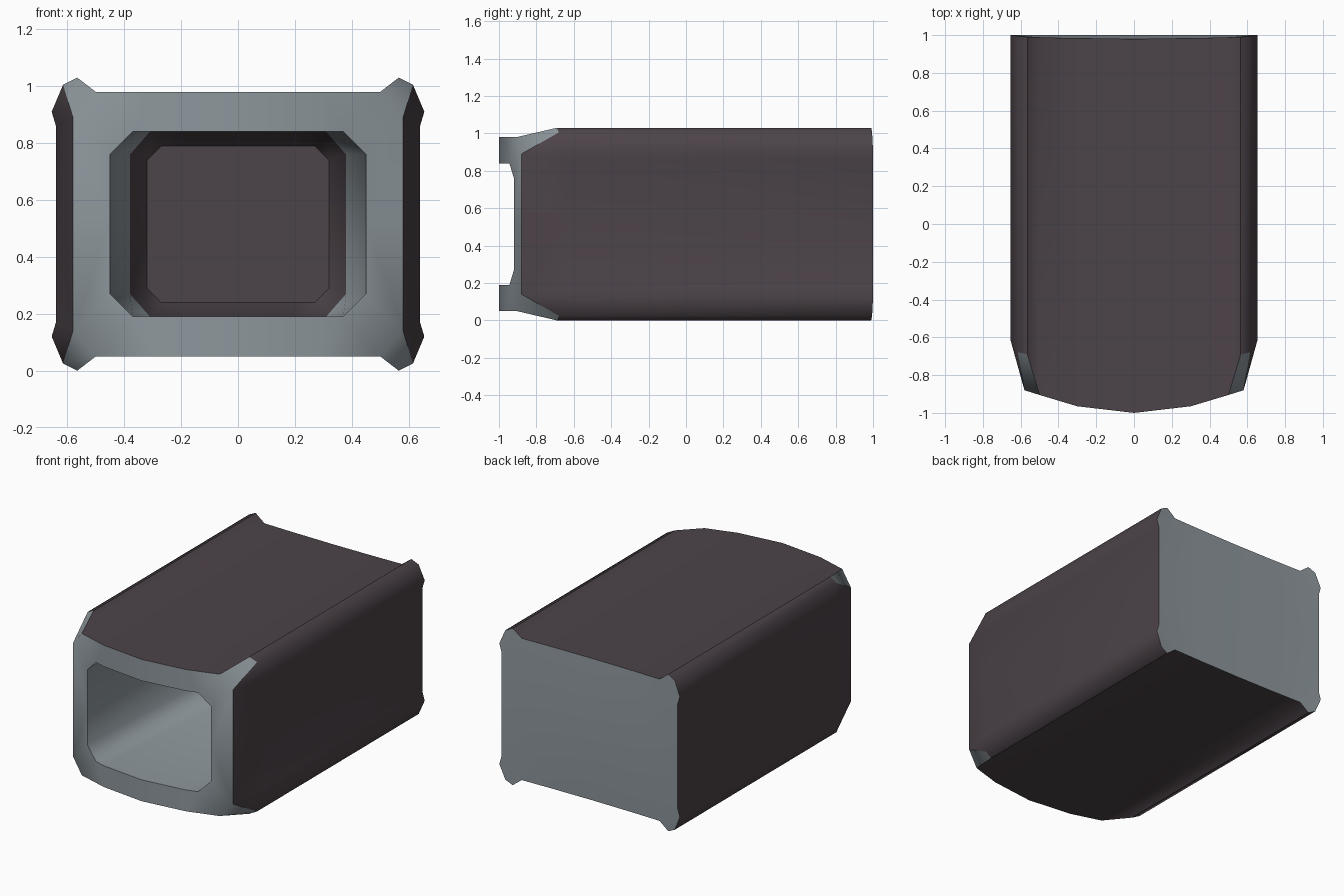
import bpy, bmesh, math
from mathutils import Vector

if "Cube" in bpy.data.objects:
    bpy.data.objects.remove(bpy.data.objects["Cube"])

MID = 0.515  # height of the horizontal symmetry plane


def material(name, rgb):
    m = bpy.data.materials.new(name)
    m.diffuse_color = (*rgb, 1)
    m.use_nodes = True
    m.node_tree.nodes["Principled BSDF"].inputs["Base Color"].default_value = m.diffuse_color
    return m


dark = material("dark plum grey", (0.072, 0.056, 0.065))
steel = material("blue grey", (0.27, 0.31, 0.335))


def front_y(x):
    """Bowed front outline seen from above."""
    pts = [(0, -1.0), (0.3, -0.965), (0.5, -0.905), (0.58, -0.88)]
    for (x0, y0), (x1, y1) in zip(pts, pts[1:]):
        if x <= x1:
            return y0 + (y1 - y0) * (x - x0) / (x1 - x0)
    return pts[-1][1]


def part(name, faces, mats, target, outward, angle):
    """Mesh from one quadrant's faces, mirrored in x and z about the centre."""
    bm = bmesh.new()
    cache = {}

    def vert(p):
        key = tuple(round(c, 4) for c in p)
        if key not in cache:
            cache[key] = bm.verts.new(key)
        return cache[key]

    for poly, slot in faces:
        f = bm.faces.new([vert(p) for p in poly])
        f.material_index = slot
        f.smooth = True
        f.normal_update()
        d = Vector(target) - f.calc_center_median()
        if (f.normal.dot(d) < 0) != outward:
            f.normal_flip()
    me = bpy.data.meshes.new(name)
    bm.to_mesh(me)
    bm.free()
    for m in mats:
        me.materials.append(m)
    ob = bpy.data.objects.new(name, me)
    ob.location.z = MID
    bpy.context.collection.objects.link(ob)
    mod = ob.modifiers.new("mirror", "MIRROR")
    mod.use_axis = (True, False, True)
    mod.use_clip = True
    bpy.ops.object.select_all(action='DESELECT')
    ob.select_set(True)
    bpy.context.view_layer.objects.active = ob
    bpy.ops.object.modifier_apply(modifier="mirror")
    bpy.ops.object.shade_smooth_by_angle(angle=math.radians(angle))
    return ob


def strip(a, b, slot=0):
    return [([a[i], a[i + 1], b[i + 1], b[i]], slot) for i in range(len(a) - 1)]


# Quarter cross-section: x, height above middle, front y, back y
section = [
    (0.0, 0.465, -1.0, 0.98), (0.3, 0.465, -0.965, 0.983),
    (0.5, 0.465, -0.905, 0.988), (0.565, 0.515, -0.69, 0.99),
    (0.615, 0.49, -0.68, 0.995), (0.655, 0.395, -0.61, 1.0),
    (0.64, 0.345, -0.64, 1.0), (0.64, 0.0, -0.64, 1.0)]
front = [(x, f, h) for x, h, f, b in section]
back = [(x, b, h) for x, h, f, b in section]
T0, T1, P0, P1, P2, P3, P4, S = front
F, F0 = (0.58, -0.88, 0.375), (0.58, -0.88, 0.0)

# Outer shell with tapered front cheeks
shell = strip(front, back)
shell += [([F, F0, S, P4], 0), ([F, P4, P3], 0), ([F, P3, P2], 0)]
part("outer_shell", shell, [dark], (0, 0.3, 0), False, 50)

# Front frame around the octagonal opening, with its corner facets
opening = [(0, 0.325), (0.3, 0.325), (0.37, 0.325), (0.45, 0.245), (0.45, 0.0)]
O = [(x, front_y(x), h) for x, h in opening]
frame = strip([T0, T1, P0, F, F0], O) + [([P0, P1, P2, F], 0)]
part("front_frame", frame, [steel], (0, -5, 0), True, 80)

# Deep tapering tunnel, closed by a dark dished end panel
I = [(x, 0.5, h) for x, h in
     [(0, 0.325), (0.2, 0.325), (0.31, 0.325), (0.38, 0.245), (0.38, 0.0)]]
D = [(x, 0.62, h) for x, h in
     [(0, 0.275), (0.2, 0.275), (0.27, 0.275), (0.32, 0.225), (0.32, 0.0)]]
tunnel = strip(O, I) + strip(I, D, 1) + [(D + [(0, 0.62, 0)], 1)]
part("tunnel", tunnel, [steel, dark], (0, -3, 0), True, 50)

# Slightly bowed rear panel
B0, B1, B2, BS = [(x, 1.0, 0.0) for x in (0, 0.3, 0.5, 0.64)]
t0, t1, p0, p1, p2, p3, p4, s = back
rear = [([t0, t1, B1, B0], 0), ([t1, p0, B2, B1], 0),
        ([p0, p4, BS, B2], 0), ([p0, p1, p2, p3, p4], 0)]
part("rear_panel", rear, [steel], (0, 5, 0), True, 60)
